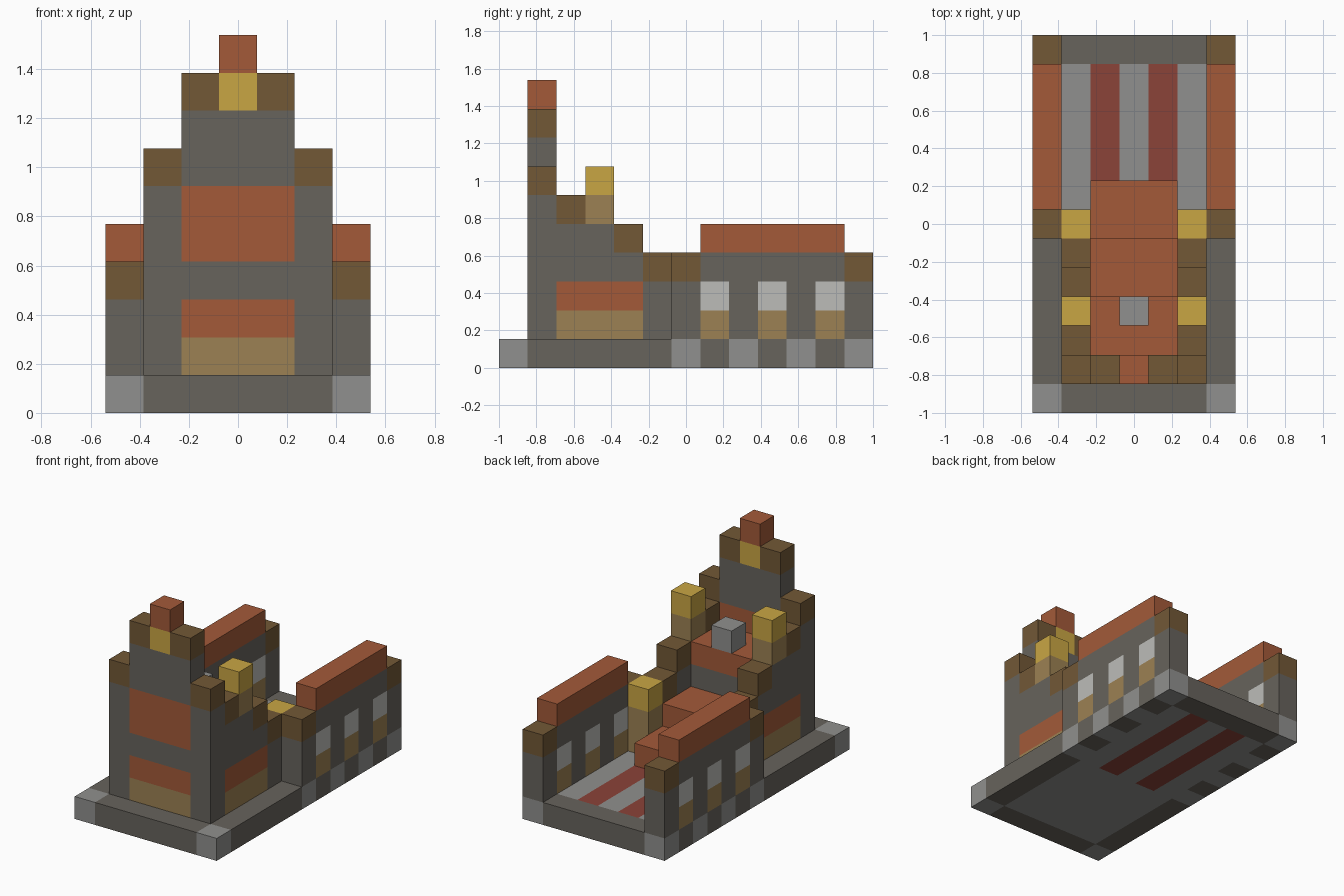
import bpy
import bmesh
from mathutils import Vector

cube = bpy.data.objects.get("Cube")
if cube:
    bpy.data.objects.remove(cube, do_unlink=True)

U = 2 / 13  # size of one block


def linear(c):
    c /= 255
    return c / 12.92 if c <= 0.04045 else ((c + 0.055) / 1.055) ** 2.4


PALETTE = {
    "stone": (103, 99, 92),
    "pale_stone": (144, 144, 142),
    "window_white": (188, 188, 185),
    "wood": (114, 88, 54),
    "terracotta": (163, 90, 57),
    "carpet_red": (139, 67, 56),
    "gold": (201, 166, 68),
    "tan": (156, 129, 83),
}
materials = {}
for name, rgb in PALETTE.items():
    colour = [linear(c) for c in rgb] + [1]
    mat = bpy.data.materials.new(name)
    mat.use_nodes = True
    mat.diffuse_color = colour
    bsdf = mat.node_tree.nodes["Principled BSDF"]
    bsdf.inputs["Base Color"].default_value = colour
    bsdf.inputs["Roughness"].default_value = 0.9
    materials[name] = mat
NAMES = list(PALETTE)

blocks = {}  # cell -> (part, colour); x is -3..3, y is 0..12 from the front


def fill(part, colour, xs, ys, zs, mirror=False):
    """Fill an inclusive range of blocks, optionally on both sides."""
    for x in range(xs[0], xs[1] + 1):
        for y in range(ys[0], ys[1] + 1):
            for z in range(zs[0], zs[1] + 1):
                blocks[x, y, z] = (part, colour)
                if mirror:
                    blocks[-x, y, z] = (part, colour)


def pair(part, colour, x, ys, zs):
    fill(part, colour, (x, x), ys, zs, mirror=True)


# Base slab with pale floor, red carpets and pale edge stones
fill("base", "stone", (-3, 3), (0, 12), (0, 0))
fill("base", "pale_stone", (-2, 2), (1, 11), (0, 0))
pair("base", "carpet_red", 1, (6, 11), (0, 0))
for y in (0, 6, 8, 10, 12):
    pair("base", "pale_stone", 3, (y, y), (0, 0))

# Tower body and side walls stepping down to the back
fill("tower", "stone", (-2, 2), (1, 5), (1, 2))
for y, top in ((2, 5), (3, 4), (4, 4), (5, 3)):
    pair("tower", "stone", 2, (y, y), (1, top))
    if y != 3:
        pair("tower", "wood", 2, (y, y), (top, top))
pair("tower", "terracotta", 2, (2, 4), (2, 2))
pair("tower", "tan", 2, (2, 4), (1, 1))

# Stepped front gable with panels and crown
fill("tower", "stone", (-2, 2), (1, 1), (1, 5))
fill("tower", "stone", (-1, 1), (1, 1), (6, 7))
fill("tower", "terracotta", (-1, 1), (1, 1), (4, 5))
fill("tower", "terracotta", (-1, 1), (1, 1), (2, 2))
fill("tower", "tan", (-1, 1), (1, 1), (1, 1))
pair("tower", "wood", 2, (1, 1), (6, 6))
pair("tower", "wood", 1, (1, 1), (8, 8))
fill("tower", "gold", (0, 0), (1, 1), (8, 8))
fill("tower", "terracotta", (0, 0), (1, 1), (9, 9))

# Terraced roof and chimney
fill("roof", "stone", (-1, 1), (2, 3), (3, 3))
fill("roof", "terracotta", (-1, 1), (2, 3), (4, 4))
fill("roof", "terracotta", (-1, 1), (4, 5), (2, 2))
fill("roof", "terracotta", (-1, 1), (6, 7), (1, 1))
fill("chimney", "pale_stone", (0, 0), (3, 3), (5, 5))

# Gold-topped pillars
pair("roof_pillars", "tan", 2, (3, 3), (5, 5))
pair("roof_pillars", "gold", 2, (3, 3), (6, 6))
pair("hall_pillars", "tan", 2, (6, 6), (1, 2))
pair("hall_pillars", "gold", 2, (6, 6), (3, 3))

# Side wings with windows, end posts and ridge
pair("wings", "stone", 3, (6, 12), (1, 3))
for y in (6, 12):
    pair("wings", "wood", 3, (y, y), (3, 3))
for y in (7, 9, 11):
    pair("wings", "tan", 3, (y, y), (1, 1))
    pair("wings", "window_white", 3, (y, y), (2, 2))
pair("wing_ridges", "terracotta", 3, (7, 11), (4, 4))

# Turn every part into a mesh of its exposed block faces
AXES = [Vector(a) for a in ((1, 0, 0), (0, 1, 0), (0, 0, 1))]


def build(part):
    bm = bmesh.new()
    for cell, (owner, colour) in blocks.items():
        if owner != part:
            continue
        centre = Vector(cell) + Vector((0, -6, 0.5))
        for i in range(3):
            for sign in (1, -1):
                n = AXES[i] * sign
                if tuple(int(c + d) for c, d in zip(cell, n)) in blocks:
                    continue
                a, b = AXES[(i + 1) % 3] / 2, AXES[(i + 2) % 3] / 2 * sign
                mid = centre + n / 2
                corners = (mid - a - b, mid + a - b, mid + a + b, mid - a + b)
                face = bm.faces.new([bm.verts.new(p * U) for p in corners])
                face.material_index = NAMES.index(colour)
    bmesh.ops.remove_doubles(bm, verts=bm.verts, dist=0.001)
    bmesh.ops.dissolve_limit(bm, angle_limit=0.01, verts=bm.verts,
                             edges=bm.edges, delimit={"MATERIAL"})
    mesh = bpy.data.meshes.new(part)
    bm.to_mesh(mesh)
    bm.free()
    for name in NAMES:
        mesh.materials.append(materials[name])
    bpy.context.collection.objects.link(bpy.data.objects.new(part, mesh))


for part in sorted({owner for owner, _ in blocks.values()}):
    build(part)
